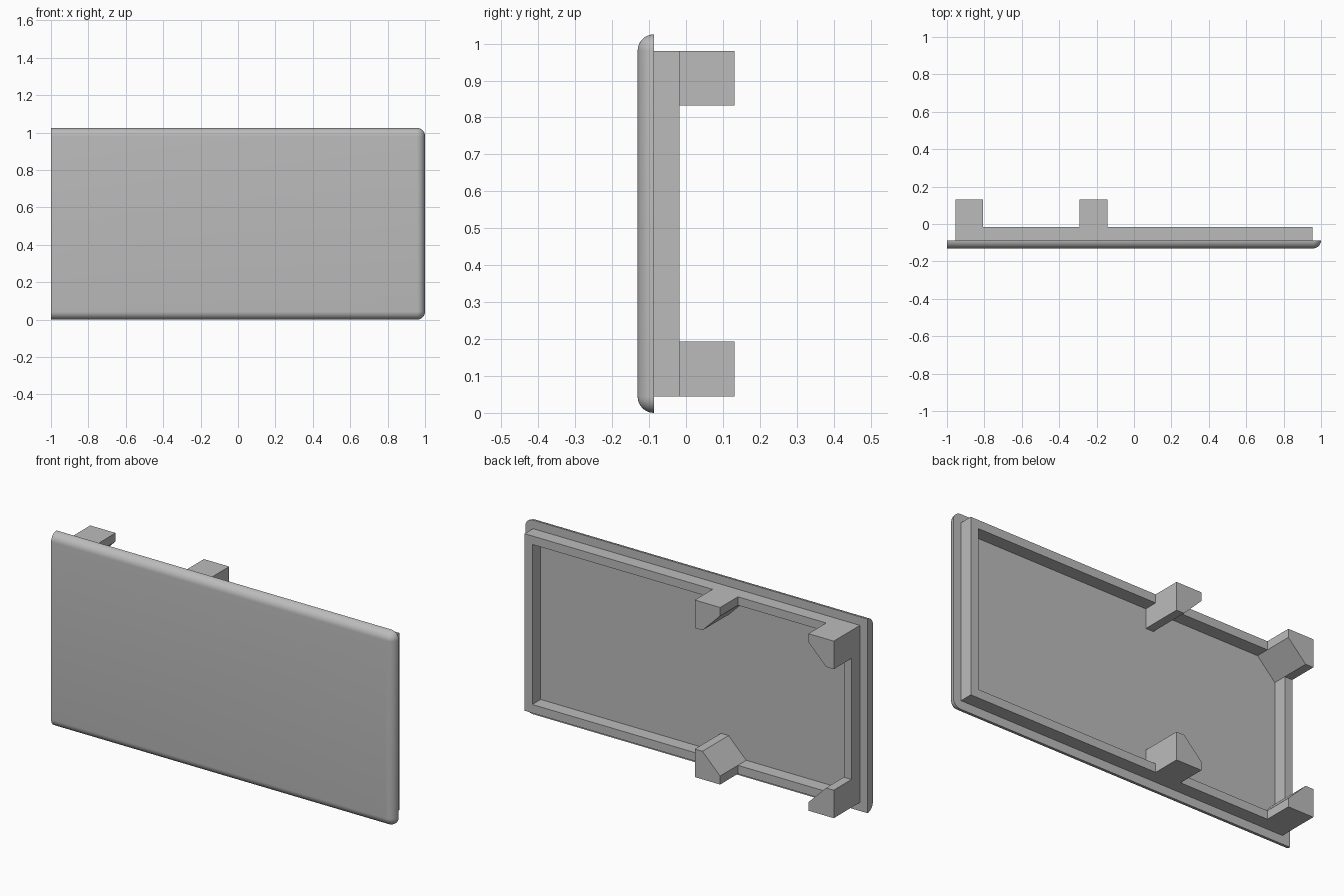
import bpy, bmesh, math

cube = bpy.data.objects.get("Cube")
if cube:
    bpy.data.objects.remove(cube, do_unlink=True)

HEIGHT = 1.025
R = 0.044            # edge rounding = plate thickness
PLATE_Y = -0.087     # back face of the plate
RIM_Y = -0.017       # back face of the rim
POST_Y = 0.131       # back end of the posts
INSET, WALL, POST = 0.045, 0.045, 0.148
LOW, HIGH = INSET, HEIGHT - INSET
SIDE = 1 - INSET

grey = bpy.data.materials.new("grey plastic")
grey.use_nodes = True
grey.diffuse_color = (0.5, 0.5, 0.5, 1)
grey.node_tree.nodes["Principled BSDF"].inputs["Base Color"].default_value = (0.5, 0.5, 0.5, 1)


def finish(name, bm):
    bmesh.ops.remove_doubles(bm, verts=bm.verts, dist=1e-5)
    bmesh.ops.recalc_face_normals(bm, faces=bm.faces)
    mesh = bpy.data.meshes.new(name)
    bm.to_mesh(mesh)
    bm.free()
    mesh.materials.append(grey)
    ob = bpy.data.objects.new(name, mesh)
    bpy.context.collection.objects.link(ob)
    return ob


def loft(bm, rings):
    """Join consecutive closed rings of points with quads."""
    rings = [[bm.verts.new(p) for p in ring] for ring in rings]
    for a, b in zip(rings, rings[1:]):
        for i in range(len(a)):
            j = (i + 1) % len(a)
            bm.faces.new((a[i], a[j], b[j], b[i]))
    return rings


def plate_outline(angle, steps=8):
    """Front outline with two round corners; the -x end stays square."""
    r, y = R * math.cos(angle), PLATE_Y - R * math.sin(angle)
    pts = [(-1, y, R - r)]
    for centre_z, start in ((R, -math.pi / 2), (HEIGHT - R, 0)):
        for i in range(steps + 1):
            t = start + i / steps * math.pi / 2
            pts.append((1 - R + r * math.cos(t), y, centre_z + r * math.sin(t)))
    pts.append((-1, y, HEIGHT - R + r))
    return pts


# Front plate, rounded on three sides
bm = bmesh.new()
rings = loft(bm, [plate_outline(i / 8 * math.pi / 2) for i in range(9)])
bm.faces.new(rings[0])
bm.faces.new(rings[-1])
plate = finish("front_plate", bm)
bpy.context.view_layer.objects.active = plate
plate.select_set(True)
bpy.ops.object.shade_smooth_by_angle(angle=math.radians(35))
plate.select_set(False)


# Raised rim on the back of the plate
def rectangle(inset, y):
    x, lo, hi = SIDE - inset, LOW + inset, HIGH - inset
    return [(-x, y, lo), (x, y, lo), (x, y, hi), (-x, y, hi)]


bm = bmesh.new()
loft(bm, [rectangle(0, PLATE_Y), rectangle(0, RIM_Y),
          rectangle(WALL, RIM_Y), rectangle(WALL, PLATE_Y)])
finish("back_rim", bm)


# Posts: square prisms with the inner corner cut off
def post(name, x, x_dir, z, z_dir):
    profile = [(0, 0), (POST, 0), (POST, WALL), (WALL, POST), (0, POST)]
    bm = bmesh.new()
    ends = loft(bm, [[(x + x_dir * u, y, z + z_dir * v) for u, v in profile]
                     for y in (PLATE_Y, POST_Y)])
    for ring in ends:
        bm.faces.new(ring)
    finish(name, bm)


for level, z, z_dir in (("lower", LOW, 1), ("upper", HIGH, -1)):
    post(level + "_corner_post", -SIDE, 1, z, z_dir)
    post(level + "_middle_post", -0.143, -1, z, z_dir)
